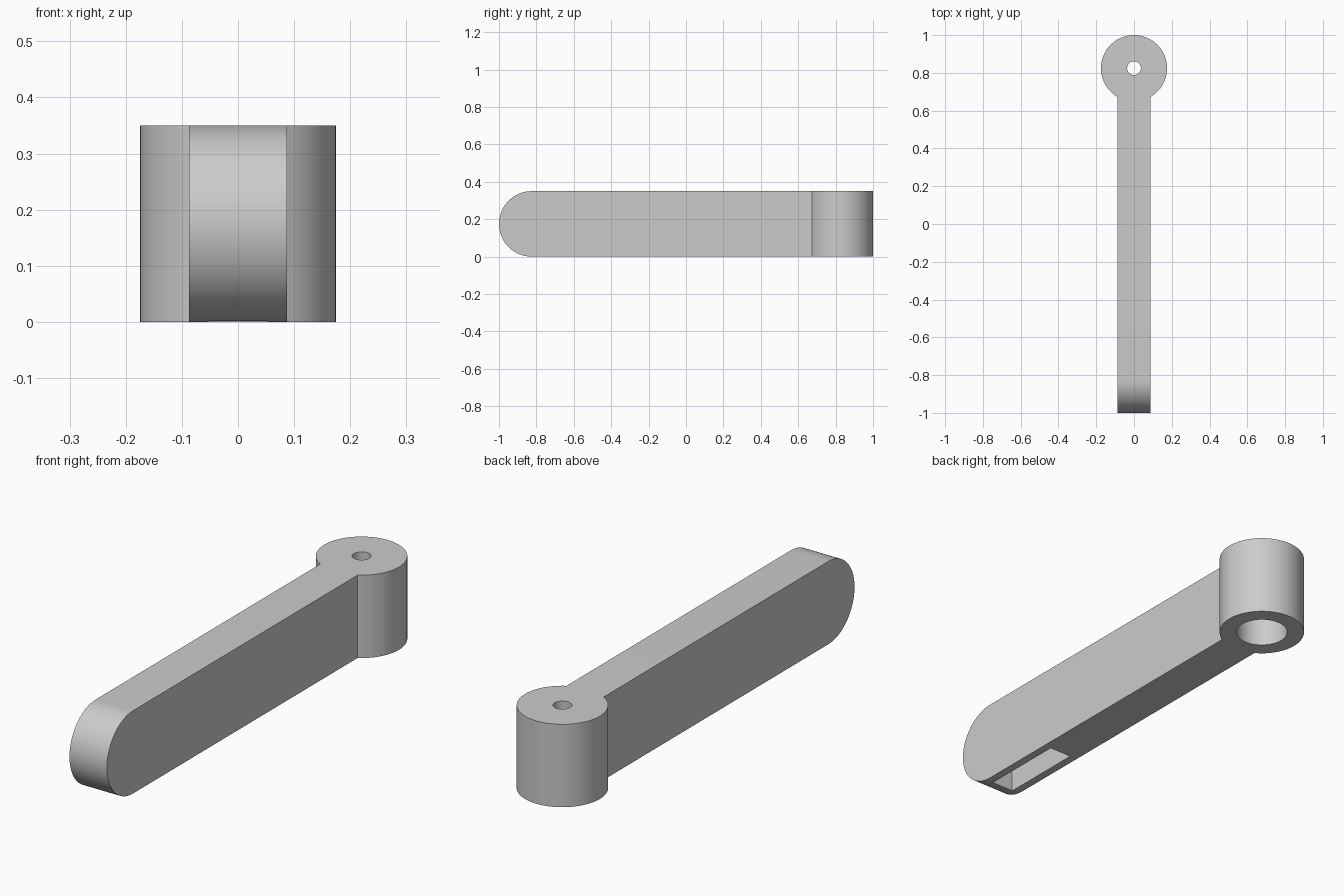
import bpy
import bmesh
from math import cos, sin, pi, radians

if "Cube" in bpy.data.objects:
    bpy.data.objects.remove(bpy.data.objects["Cube"], do_unlink=True)

HEIGHT = 0.35
RADIUS = HEIGHT / 2
HALF_WIDTH = 0.0875
BOSS_Y = 0.825

grey = bpy.data.materials.new("plain grey")
grey.use_nodes = True
colour = (0.6, 0.6, 0.6, 1)
grey.diffuse_color = colour
grey.node_tree.nodes["Principled BSDF"].inputs["Base Color"].default_value = colour


def prism(name, base, offset):
    """Extrude a flat outline along an offset into a closed solid."""
    bm = bmesh.new()
    face = bm.faces.new([bm.verts.new(p) for p in base])
    top = bmesh.ops.extrude_face_region(bm, geom=[face])["geom"]
    bmesh.ops.translate(bm, vec=offset, verts=[v for v in top if isinstance(v, bmesh.types.BMVert)])
    bmesh.ops.recalc_face_normals(bm, faces=bm.faces)
    mesh = bpy.data.meshes.new(name)
    bm.to_mesh(mesh)
    bm.free()
    mesh.materials.append(grey)
    obj = bpy.data.objects.new(name, mesh)
    bpy.context.collection.objects.link(obj)
    return obj


def cylinder(name, radius, bottom, top, sides=96):
    ring = [(radius * cos(2 * pi * i / sides), BOSS_Y + radius * sin(2 * pi * i / sides), bottom)
            for i in range(sides)]
    return prism(name, ring, (0, 0, top - bottom))


def combine(target, other, operation):
    """Apply a boolean and discard the helper solid."""
    bpy.context.view_layer.objects.active = target
    mod = target.modifiers.new(operation.lower(), 'BOOLEAN')
    mod.operation = operation
    mod.solver = 'EXACT'
    mod.object = other
    bpy.ops.object.modifier_apply(modifier=mod.name)
    bpy.data.objects.remove(other, do_unlink=True)


# Arm: side profile with a half-round front end, ending inside the boss
steps = 48
profile = [(-HALF_WIDTH, -1 + RADIUS - RADIUS * sin(pi * i / steps),
            RADIUS + RADIUS * cos(pi * i / steps)) for i in range(steps + 1)]
profile += [(-HALF_WIDTH, 0.7, 0), (-HALF_WIDTH, 0.7, HEIGHT)]
arm = prism("lever_arm", profile, (2 * HALF_WIDTH, 0, 0))

# Round boss at the back end
combine(arm, cylinder("boss", RADIUS, 0, HEIGHT), 'UNION')

# Wide bore from below and a small screw hole through the top
combine(arm, cylinder("bore", 0.105, -0.1, 0.25), 'DIFFERENCE')
combine(arm, cylinder("screw_hole", 0.0365, 0.2, 0.45, 48), 'DIFFERENCE')

# Rectangular slot in the underside near the front
slot = [(-0.0525, -0.85, -0.1), (0.0525, -0.85, -0.1), (0.0525, -0.475, -0.1), (-0.0525, -0.475, -0.1)]
combine(arm, prism("slot", slot, (0, 0, 0.3)), 'DIFFERENCE')

# Smooth curved walls, keep the rims sharp
bpy.ops.object.select_all(action='DESELECT')
arm.select_set(True)
bpy.context.view_layer.objects.active = arm
bpy.ops.object.shade_smooth_by_angle(angle=radians(30))
